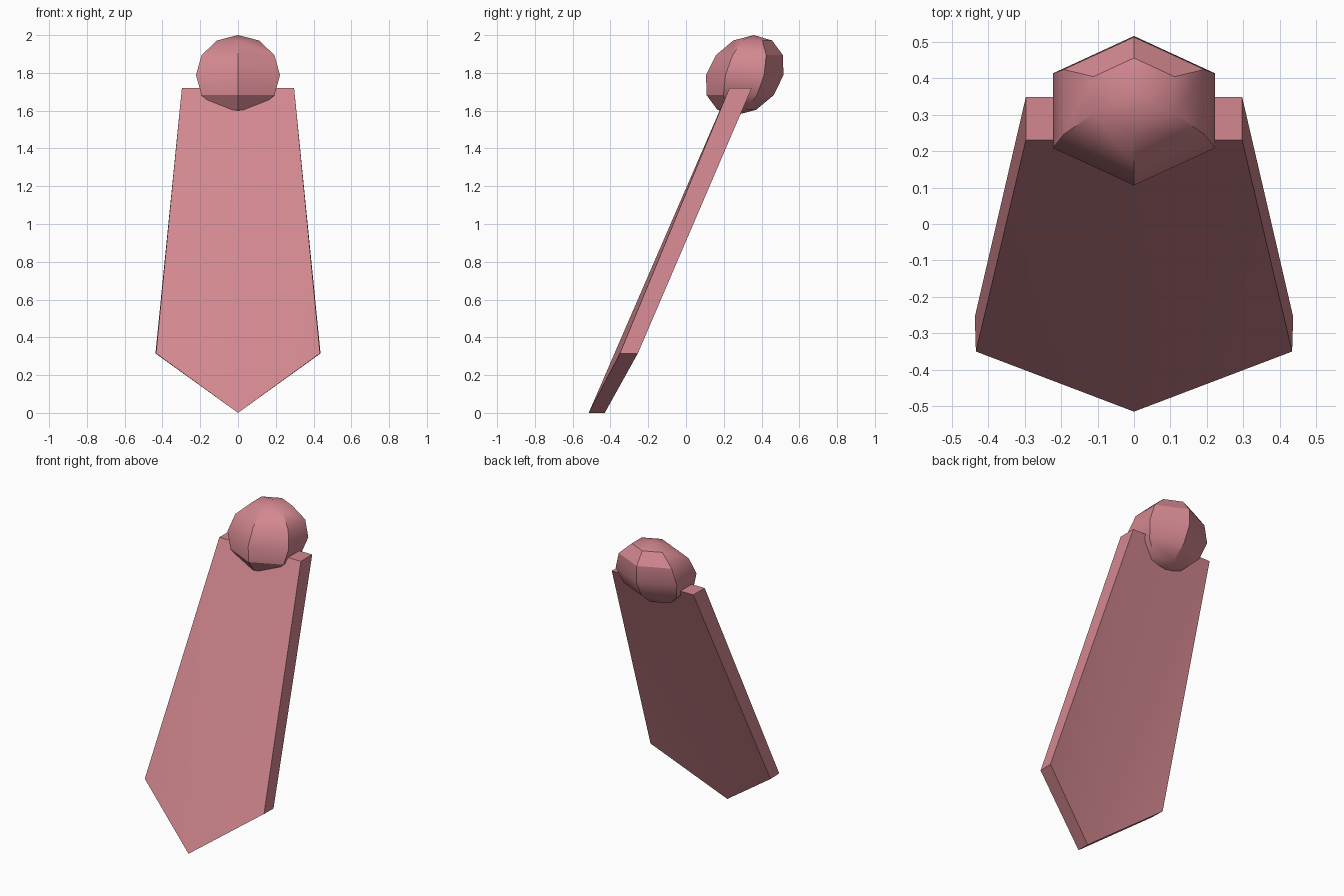
import bpy, bmesh, math
from mathutils import Matrix

cube = bpy.data.objects.get("Cube")
if cube:
    bpy.data.objects.remove(cube, do_unlink=True)

pink = bpy.data.materials.new("dusty pink")
colour = (0.65, 0.245, 0.278, 1.0)
pink.diffuse_color = colour
pink.use_nodes = True
pink.node_tree.nodes["Principled BSDF"].inputs["Base Color"].default_value = colour


def finish(bm, name, angle):
    """Turn a bmesh into a pink object, smooth except at sharp edges."""
    bmesh.ops.recalc_face_normals(bm, faces=bm.faces)
    mesh = bpy.data.meshes.new(name)
    bm.to_mesh(mesh)
    bm.free()
    mesh.materials.append(pink)
    obj = bpy.data.objects.new(name, mesh)
    bpy.context.collection.objects.link(obj)
    bpy.ops.object.select_all(action="DESELECT")
    obj.select_set(True)
    bpy.context.view_layer.objects.active = obj
    bpy.ops.object.shade_smooth_by_angle(angle=math.radians(angle))
    return obj


# Leaning pointed blade: top corners, wide corners and tip, front and back
bm = bmesh.new()
rings = []
for y_top, y_wide, y_tip, x_wide in ((0.23, -0.35, -0.515, 0.434),
                                     (0.348, -0.255, -0.43, 0.437)):
    outline = [(-0.297, y_top, 1.72), (-x_wide, y_wide, 0.315), (0, y_tip, 0),
               (x_wide, y_wide, 0.315), (0.297, y_top, 1.72)]
    ring = [bm.verts.new(p) for p in outline]
    for tri in ((0, 1, 2), (0, 2, 4), (2, 3, 4)):
        bm.faces.new([ring[i] for i in tri])
    rings.append(ring)
front, back = rings
for i in range(5):
    j = (i + 1) % 5
    bm.faces.new((front[i], front[j], back[j], back[i]))
finish(bm, "blade", 30)

# Six-sided knot, flattened front to back and sheared backwards
bm = bmesh.new()
bmesh.ops.create_uvsphere(bm, u_segments=6, v_segments=6, radius=1)
# Turn it so that its meridians lie at the front and back
if max(v.co.y for v in bm.verts) < 0.95:
    bm.transform(Matrix.Rotation(math.radians(30), 4, "Z"))
bm.transform(Matrix.Diagonal((0.257, 0.205, 0.212, 1)))
for v in bm.verts:
    v.co.y += 0.23 * v.co.z
bm.transform(Matrix.Translation((0, 0.311, 1.788)))
finish(bm, "knot", 32)
